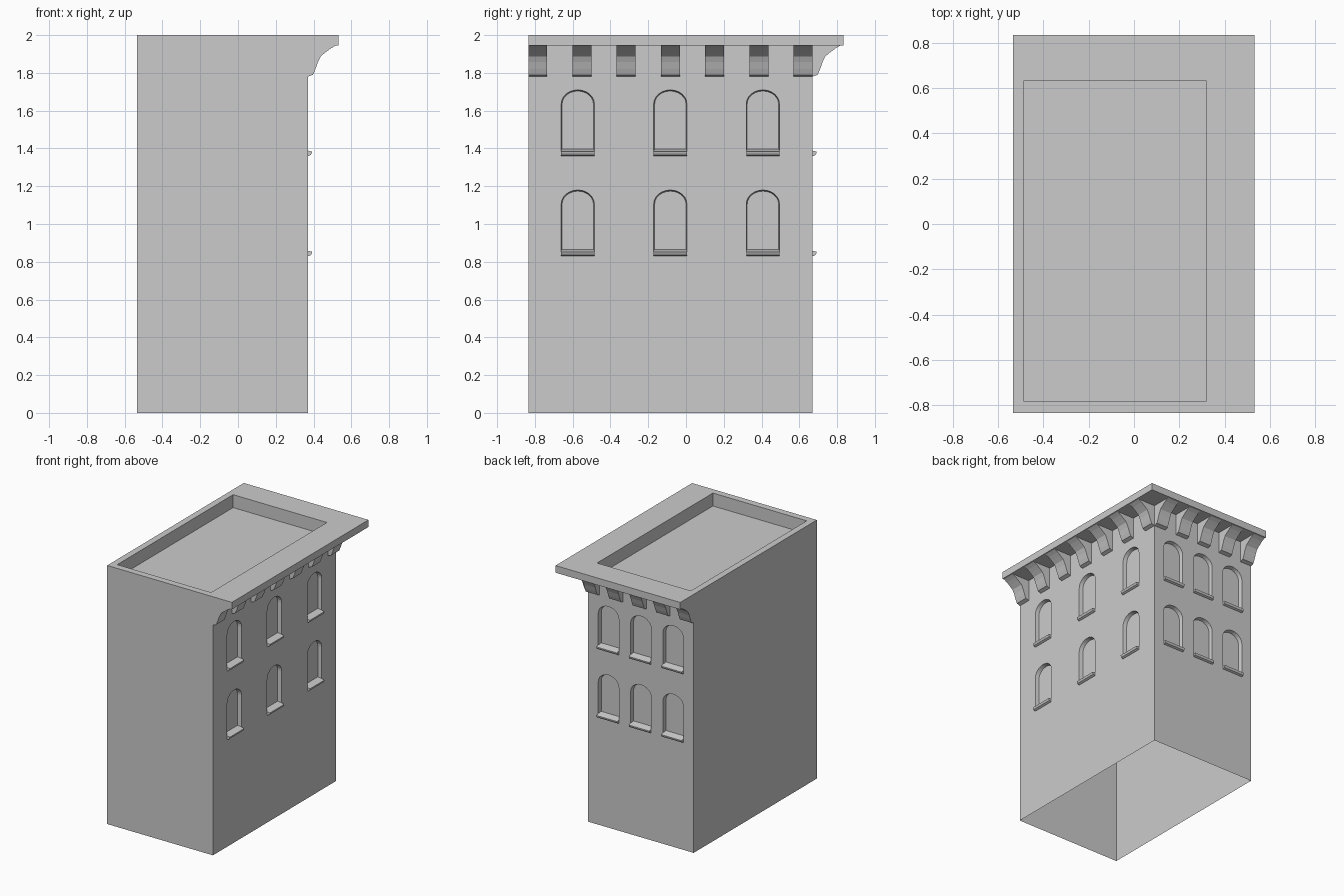
import bpy, bmesh, math
from mathutils import Vector

if "Cube" in bpy.data.objects:
    bpy.data.objects.remove(bpy.data.objects["Cube"])

X0, X1, Y0, Y1 = -0.535, 0.37, -0.835, 0.67   # wall planes
OUT_X, OUT_Y = 0.532, 0.835                   # cornice edges
RIGHT = lambda u, d, z: Vector((X1 + d, u, z))  # u along the wall, d outward
BACK = lambda u, d, z: Vector((u, Y1 + d, z))


def make(name, bm):
    bmesh.ops.recalc_face_normals(bm, faces=bm.faces)
    me = bpy.data.meshes.new(name)
    bm.to_mesh(me)
    bm.free()
    ob = bpy.data.objects.new(name, me)
    bpy.context.collection.objects.link(ob)
    return ob


def loft(bm, a, b):
    """Closed solid between two matching outlines."""
    va, vb = [bm.verts.new(p) for p in a], [bm.verts.new(p) for p in b]
    bm.faces.new(va)
    bm.faces.new(vb[::-1])
    n = len(va)
    for i in range(n):
        j = (i + 1) % n
        bm.faces.new((va[i], vb[i], vb[j], va[j]))


def box(name, x0, x1, y0, y1, z0, z1):
    bm = bmesh.new()
    ring = [(x0, y0), (x1, y0), (x1, y1), (x0, y1)]
    loft(bm, [(x, y, z0) for x, y in ring], [(x, y, z1) for x, y in ring])
    return make(name, bm)


def boolean(ob, cutter, op):
    mod = ob.modifiers.new(op, 'BOOLEAN')
    mod.operation, mod.object, mod.solver = op, cutter, 'EXACT'
    bpy.context.view_layer.objects.active = ob
    bpy.ops.object.modifier_apply(modifier=mod.name)
    bpy.data.objects.remove(cutter)


def arch(half, z0, spring, rise):
    pts = [(-half, z0), (half, z0)]
    for i in range(13):
        t = math.pi * i / 12
        pts.append((half * math.cos(t), spring + rise * math.sin(t)))
    return pts


def profile_strip(bm, wall, prof, u0, u1):
    loft(bm, [wall(u0, d, z) for d, z in prof], [wall(u1, d, z) for d, z in prof])


# walls with overhanging cornice and sunken roof
building = box("building", X0, X1, Y0, Y1, 0, 1.945)
boolean(building, box("cornice", X0, OUT_X, Y0, OUT_Y, 1.945, 2), 'UNION')
boolean(building, box("roof_cutter", -0.485, 0.318, -0.783, 0.633, 1.9, 2.1), 'DIFFERENCE')

# arched window recesses and sloped sills
DEPTH = 0.03
SILL = [(-DEPTH, 0.83), (0.004, 0.83), (0.016, 0.836), (0.022, 0.848), (0.022, 0.853), (-DEPTH, 0.866)]
cut, sills = bmesh.new(), bmesh.new()
for wall, centres in ((RIGHT, (-0.573, -0.083, 0.407)), (BACK, (-0.36, -0.083, 0.194))):
    for u in centres:
        for dz in (0, 0.53):
            outer = arch(0.088, 0.833, 1.105, 0.075)
            inner = arch(0.083, 0.833, 1.105, 0.069)
            # continue the taper outward so the cutter clears the wall
            front = [wall(u + a, 0, z + dz) for a, z in outer]
            back = [wall(u + a, -DEPTH, z + dz) for a, z in inner]
            loft(cut, back, [f + (f - b) for f, b in zip(front, back)])
            profile_strip(sills, wall, [(d, z + dz) for d, z in SILL], u - 0.088, u + 0.088)
boolean(building, make("window_cutter", cut), 'DIFFERENCE')
make("window_sills", sills)

# merge coplanar faces and open the underside
bm = bmesh.new()
bm.from_mesh(building.data)
bmesh.ops.dissolve_limit(bm, angle_limit=0.01, verts=bm.verts, edges=bm.edges)
under = [f for f in bm.faces if all(v.co.z < 0.001 for v in f.verts)]
bmesh.ops.delete(bm, geom=under, context='FACES_ONLY')
bm.to_mesh(building.data)
bm.free()

# curved brackets under the cornice
BRACKET = [(0, 1.945), (0, 1.78), (0.027, 1.79), (0.04, 1.82), (0.053, 1.857), (0.068, 1.888),
           (0.095, 1.91), (0.122, 1.93), (0.148, 1.945)]
bm = bmesh.new()
for wall, u0, u1, n in ((RIGHT, Y0, Y1, 7), (BACK, X0, X1, 5)):
    for i in range(n):
        u = u0 + (u1 - u0 - 0.1) * i / (n - 1)
        profile_strip(bm, wall, BRACKET, u, u + 0.1)
make("cornice_brackets", bm)
